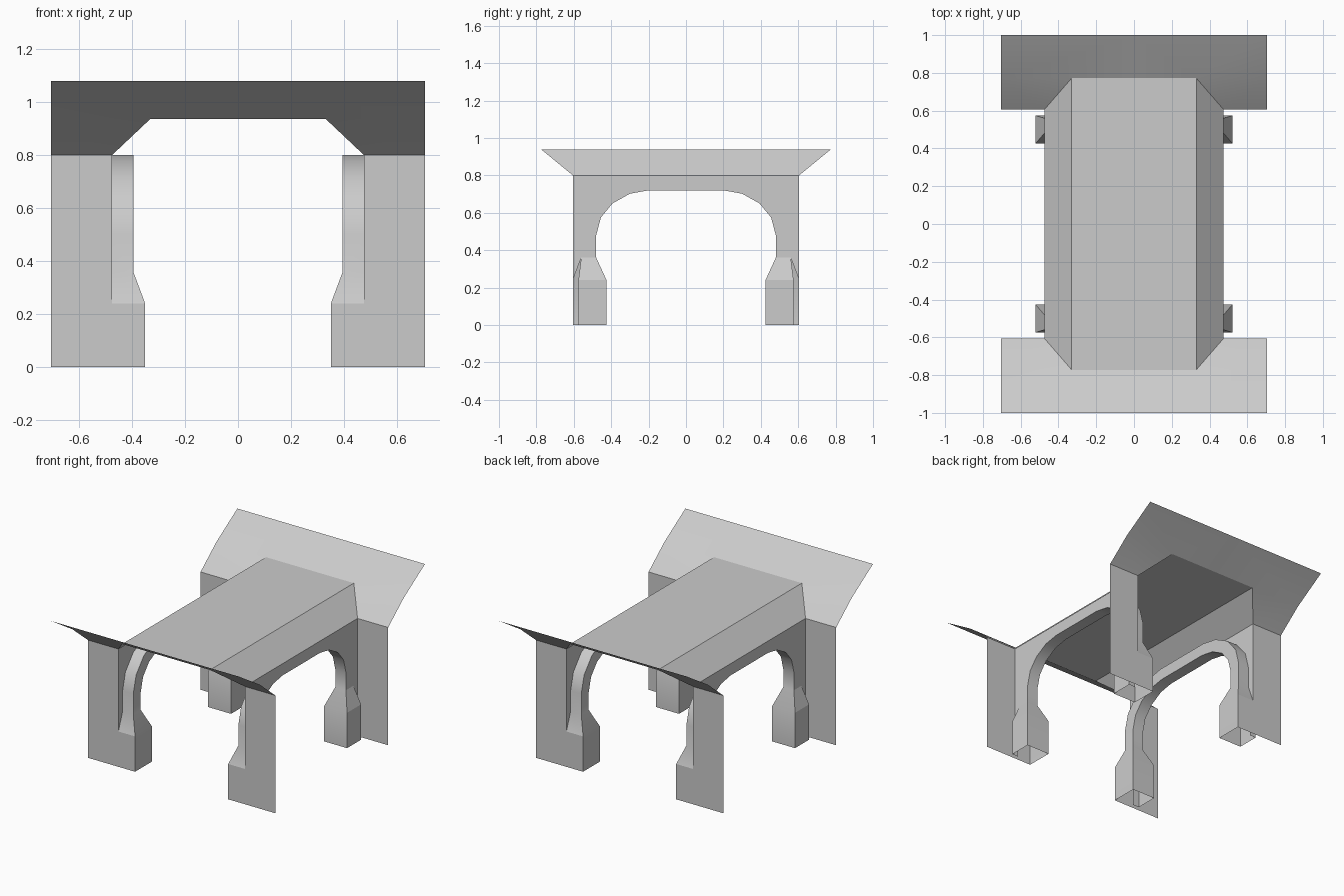
import bpy, bmesh
from mathutils import Vector

if "Cube" in bpy.data.objects:
    bpy.data.objects.remove(bpy.data.objects["Cube"])


def make(name, faces, toward, smooth=False):
    """Build one quarter from face loops, orient them, mirror in x and y."""
    bm = bmesh.new()
    for i, loop in enumerate(faces):
        f = bm.faces.new([bm.verts.new(p) for p in loop])
        f.normal_update()
        d = toward[i] if isinstance(toward, list) else toward
        if f.normal.dot(Vector(d)) < 0:
            f.normal_flip()
    bmesh.ops.remove_doubles(bm, verts=bm.verts[:], dist=1e-4)
    me = bpy.data.meshes.new(name)
    bm.to_mesh(me)
    bm.free()
    ob = bpy.data.objects.new(name, me)
    bpy.context.collection.objects.link(ob)
    m = ob.modifiers.new("mirror", 'MIRROR')
    m.use_axis = (True, True, False)
    if smooth:
        bpy.context.view_layer.objects.active = ob
        ob.select_set(True)
        bpy.ops.object.shade_smooth_by_angle(angle=0.55)
        ob.select_set(False)
    return ob


W, FOOT_X, RIB_X, END_X = 0.475, 0.35, 0.395, 0.705
EAVE, RIDGE = 0.80, 0.937

# roof: flat top with sloping sides, open at both ends
make("roof", [
    [(0, 0, RIDGE), (0.33, 0, RIDGE), (0.33, 0.772, RIDGE), (0, 0.772, RIDGE)],
    [(0.33, 0, RIDGE), (W, 0, EAVE), (W, 0.605, EAVE), (0.33, 0.772, RIDGE)],
], (0, 0, 1))

# flared flange around each end of the roof
make("flange", [
    [(W, 0.605, EAVE), (END_X, 0.605, EAVE), (END_X, 0.772, RIDGE), (0.33, 0.772, RIDGE)],
    [(0, 0.772, RIDGE), (0.33, 0.772, RIDGE), (END_X, 0.772, RIDGE), (END_X, 1, 1.08), (0, 1, 1.08)],
], (0, 0, 1), True)

# flat end panels beside the opening
make("end_panel", [[(x, 0.605, z) for x, z in (
    (FOOT_X, 0), (END_X, 0), (END_X, EAVE), (W, EAVE), (W, 0.24), (FOOT_X, 0.24))]],
    (0, 1, 0))

# arch profiles (y, z): inner curve and outer curve of the rib
inner = [(0.425, 0), (0.425, 0.24), (0.48, 0.36), (0.48, 0.48), (0.455, 0.575),
         (0.393, 0.65), (0.30, 0.702), (0.20, 0.72), (0, 0.72)]
outer = [(0.605, 0), (0.605, 0.24), (0.56, 0.36), (0.56, 0.50), (0.53, 0.615),
         (0.448, 0.715), (0.33, 0.778), (0.21, 0.80), (0, 0.80)]
near = [FOOT_X, FOOT_X] + [RIB_X] * 7
far = [0.522, 0.522] + [W] * 7

# side wall with the arched opening
make("side_wall", [[(W, y, z) for y, z in inner[2:] + [(0, EAVE), (0.605, EAVE)] + outer[1:3]]],
     (1, 0, 0))

# arch rib: opening surface, inward face and back surface
faces, dirs = [], []
for i in range(8):
    (a, b), (c, d) = inner[i], inner[i + 1]
    (e, f), (g, h) = outer[i], outer[i + 1]
    n, n2 = near[i], near[i + 1]
    faces.append([(n, a, b), (far[i], a, b), (far[i + 1], c, d), (n2, c, d)])
    dirs.append((0, -1, -1) if i > 2 else (0, -1, 0))
    faces.append([(n, a, b), (n, e, f), (n2, g, h), (n2, c, d)])
    dirs.append((-1, 0, 0))
    if i > 0:
        faces.append([(n, e, f), (W, e, f), (W, g, h), (n2, g, h)])
        dirs.append((0, 1, 1))
make("arch_rib", faces, dirs, True)

# outward foot of each leg, tapering into the wall
X = far[0]
make("leg_foot", [
    [(X, 0.425, 0), (X, 0.575, 0), (X, 0.575, 0.24), (X, 0.425, 0.24)],
    [(X, 0.425, 0.24), (X, 0.575, 0.24), (W, 0.56, 0.36), (W, 0.48, 0.36)],
    [(X, 0.575, 0), (W, 0.575, 0), (W, 0.575, 0.24), (X, 0.575, 0.24)],
    [(X, 0.575, 0.24), (W, 0.575, 0.24), (W, 0.56, 0.36)],
], [(1, 0, 0), (1, 0, 0), (0, 1, 0), (0, 1, 0)])
